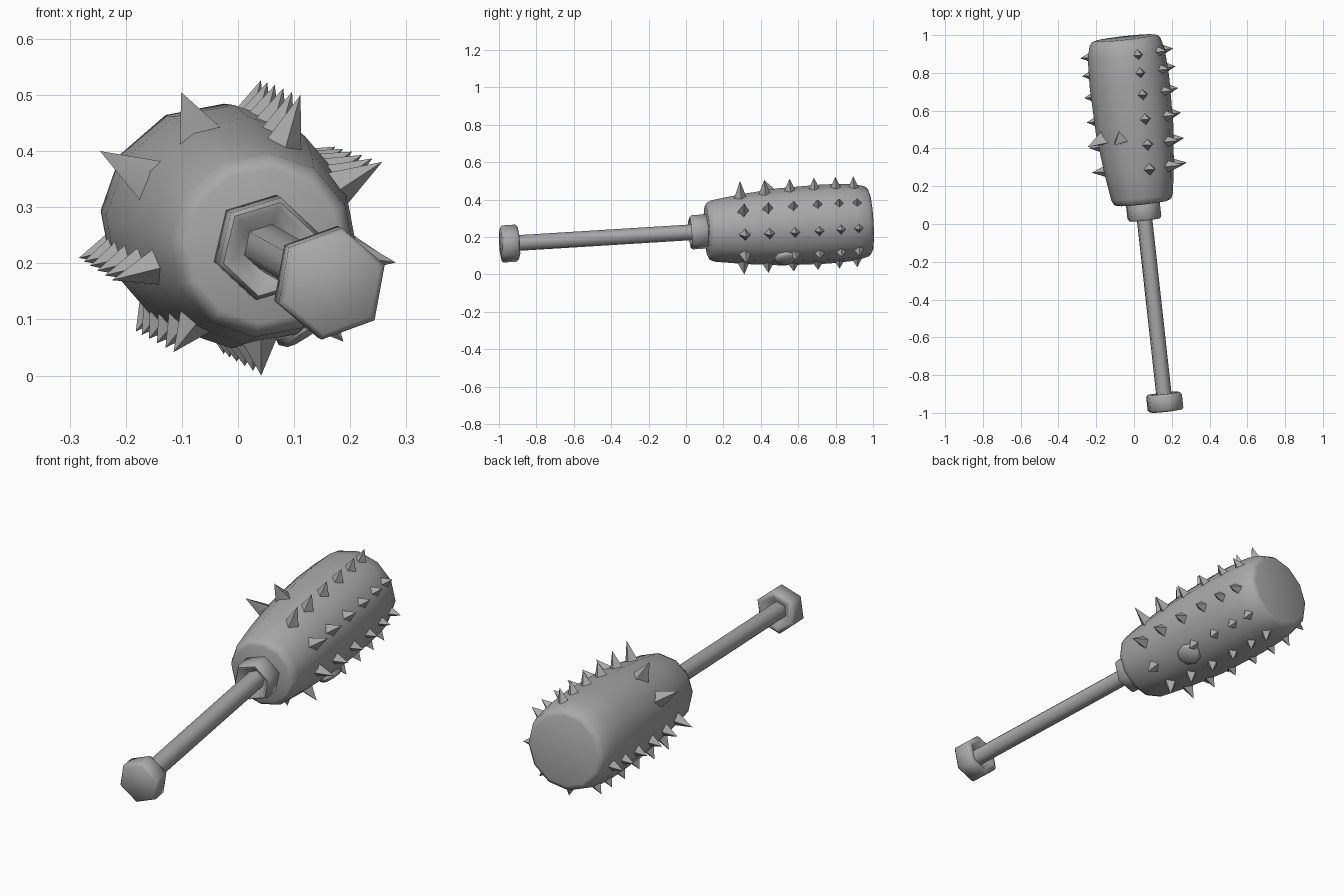
import bpy, bmesh, math
from mathutils import Vector

if "Cube" in bpy.data.objects:
    bpy.data.objects.remove(bpy.data.objects["Cube"])

# Club axis from handle end to head end, with a cross-section frame
A, B = Vector((0.168, -0.99, 0.167)), Vector((-0.05, 0.985, 0.289))
W = (B - A).normalized()
U = W.cross(Vector((0, 0, 1))).normalized()
V = U.cross(W)

grey = bpy.data.materials.new("grey")
grey.diffuse_color = (0.4, 0.4, 0.4, 1)
grey.use_nodes = True
grey.node_tree.nodes["Principled BSDF"].inputs["Base Color"].default_value = grey.diffuse_color


def axis(y):
    return A + (B - A) * (y - A.y) / (B.y - A.y)


def radial(deg):
    a = math.radians(deg)
    return U * math.cos(a) + V * math.sin(a)


def finish(bm, name, smooth=None):
    bmesh.ops.recalc_face_normals(bm, faces=bm.faces)
    me = bpy.data.meshes.new(name)
    bm.to_mesh(me)
    bm.free()
    me.materials.append(grey)
    ob = bpy.data.objects.new(name, me)
    bpy.context.collection.objects.link(ob)
    if smooth:
        bpy.ops.object.select_all(action='DESELECT')
        ob.select_set(True)
        bpy.context.view_layer.objects.active = ob
        bpy.ops.object.shade_smooth_by_angle(angle=math.radians(smooth))
    return ob


def lathe(name, profile, sides, phase, smooth):
    """Closed tube along the axis from (y, radius) pairs."""
    bm = bmesh.new()
    rings = [[bm.verts.new(axis(y) + radial(phase + 360 * i / sides) * r)
              for i in range(sides)] for y, r in profile]
    for a, b in zip(rings, rings[1:]):
        for i in range(sides):
            j = (i + 1) % sides
            bm.faces.new((a[i], a[j], b[j], b[i]))
    bm.faces.new(rings[0])
    bm.faces.new(rings[-1])
    return finish(bm, name, smooth)


HEAD = [(0.111, 0.138), (0.118, 0.153), (0.145, 0.165), (0.3, 0.187), (0.5, 0.207),
        (0.75, 0.213), (0.9, 0.206), (0.965, 0.189), (0.98, 0.176), (0.985, 0.162)]


def head_radius(y):
    for (y0, r0), (y1, r1) in zip(HEAD, HEAD[1:]):
        if y0 <= y <= y1:
            return r0 + (r1 - r0) * (y - y0) / (y1 - y0)


def spike(bm, y, deg, tip, front, side, back, lean=0):
    """Four-sided pyramid; front, side and back are its base half widths."""
    n, t = radial(deg), radial(deg + 90)
    base = axis(y) + n * (head_radius(y) - 0.012)
    ring = [bm.verts.new(base + d) for d in (W * back, t * side, -W * front, -t * side)]
    top = bm.verts.new(axis(y - lean) + n * tip)
    for i in range(4):
        bm.faces.new((ring[i], ring[(i + 1) % 4], top))
    bm.faces.new(ring)


# Handle, end knob, collar and head
lathe("handle", [(-0.93, 0.043), (0.1, 0.043)], 6, 78, 65)
lathe("end_knob", [(-0.99, 0.09), (-0.98, 0.101), (-0.91, 0.101), (-0.897, 0.09),
                   (-0.897, 0.072), (-0.92, 0.045)], 6, 80, 65)
lathe("collar", [(0.06, 0.045), (0.024, 0.074), (0.022, 0.086), (0.034, 0.094),
                 (0.108, 0.094), (0.12, 0.086)], 6, 77, 65)
lathe("head", HEAD, 12, 86, 50)

# Seven rows of spikes, shrinking towards the far end: angle -> first and last tip radius
ROWS = {72: (0.272, 0.26), 31: (0.27, 0.25), -9: (0.26, 0.254), -48: (0.245, 0.246),
        -86: (0.243, 0.242), -125: (0.245, 0.246), -164: (0.262, 0.254)}
bm = bmesh.new()
for deg, (first, last) in ROWS.items():
    for k, y in enumerate((0.295, 0.425, 0.56, 0.69, 0.805, 0.9)):
        if deg == -48 and k == 1:
            continue
        f = k / 5
        half = 0.034 - 0.006 * f
        spike(bm, y, deg, first + (last - first) * f, half, half, half)
finish(bm, "spike_rows")

# Two single fins on the bare side, ramping up from behind and leaning forward
bm = bmesh.new()
for deg, tip in ((114, 0.278), (150, 0.298)):
    spike(bm, 0.455, deg, tip, 0.01, 0.04, 0.07, 0.01)
finish(bm, "single_spikes", 50)

# Blunt stud on the lower side
bm = bmesh.new()
n, t = radial(-56), radial(34)
rings = [[bm.verts.new(axis(0.51) + n * h + (W * math.cos(a) * 1.15 + t * math.sin(a)) * r)
          for a in (math.tau * i / 8 for i in range(8))]
         for h, r in ((0.16, 0.046), (0.207, 0.053), (0.219, 0.042))]
for a, b in zip(rings, rings[1:]):
    for i in range(8):
        bm.faces.new((a[i], a[(i + 1) % 8], b[(i + 1) % 8], b[i]))
bm.faces.new(rings[0])
bm.faces.new(rings[-1])
finish(bm, "blunt_stud", 50)

# Rest the model on the ground
low = min(v.co.z for o in bpy.data.objects for v in o.data.vertices)
for o in bpy.data.objects:
    for v in o.data.vertices:
        v.co.z -= low
